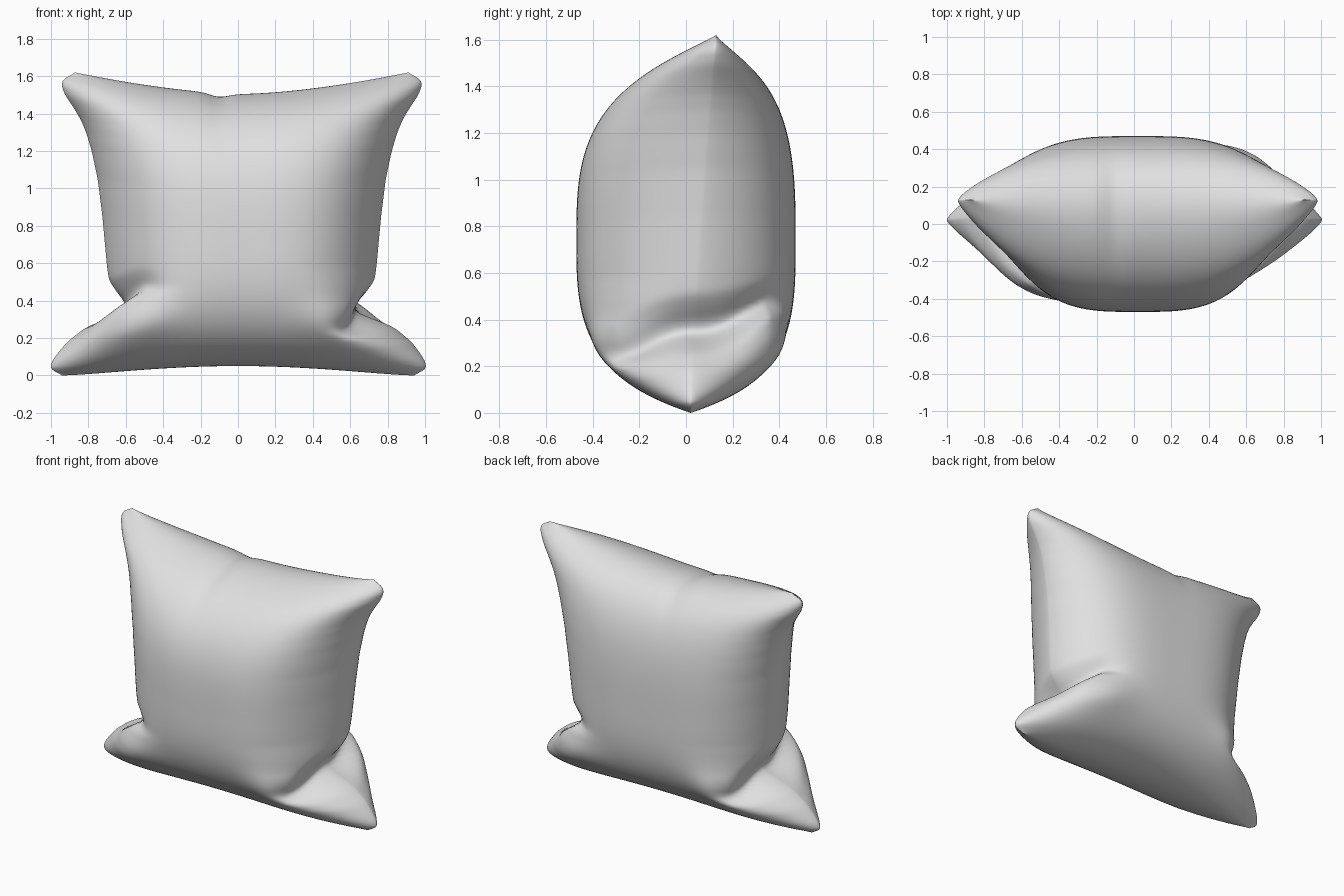
import bpy, bmesh
from math import cos, pi, exp, copysign

cube = bpy.data.objects.get("Cube")
if cube:
    bpy.data.objects.remove(cube, do_unlink=True)

N = 110
HEIGHT = 1.62
# Half width by height: foot corners, folds, plain foot and upper body
FOOT = [(0, .93), (.03, 1.005), (.07, 1.0), (.11, .975)]
FOLD = [(.18, .92), (.26, .82), (.31, .69), (.34, .61), (.39, .62), (.45, .67), (.51, .71)]
NO_FOLD = [(.18, .92), (.26, .84), (.4, .77)]
BODY = [(.58, .72), (.85, .745), (1.05, .77), (1.2, .802), (1.3, .832), (1.37, .862),
        (1.43, .898), (1.5, .945), (1.555, .965), (1.59, .95), (1.62, .88)]
FOLDED = FOOT + FOLD + BODY
PLAIN = FOOT + NO_FOLD + BODY


def lookup(table, z):
    if z <= table[0][0]:
        return table[0][1]
    for (z0, w0), (z1, w1) in zip(table, table[1:]):
        if z <= z1:
            return w0 + (w1 - w0) * (z - z0) / (z1 - z0)
    return table[-1][1]


def soft(table, z):
    return sum(lookup(table, z + d * .008) for d in range(-2, 3)) / 5


def bell(x, width):
    return exp(-(x / width) ** 2)


def cloth_point(u, t, side):
    """Point of the front (side -1) or back (side 1) panel; u across, t up."""
    a = abs(u)
    h = HEIGHT * t
    # Plump thickness, pinched to nothing along the seam, with full foot corners
    s = (.47 - t) / .47 if t < .47 else (t - .47) / .53
    rise = max(0, 1 - s ** 3.1) ** .52
    across = max(0, 1 - a ** 3.4) ** .7
    puff = 1 + .15 * bell(a - .7, .25) * bell(h - .24, .14)
    bulge = side * .47 * rise * across * puff
    seam = .02 + .07 * t + .04 * t * t * a ** 4
    # Each fold slants, low on one panel and high on the other
    slant = .15 * copysign(1, u) * side * min(1, abs(bulge) / .34) ** 2
    hs = h - slant * bell(h - .36, .25)
    plain = soft(PLAIN, h)
    tuck = soft(FOLDED, hs) - plain
    x = u * plain + copysign(a ** 4, u) * tuck + .02 * min(1, t / .3)
    dent = 1 - .9 * max(0, -tuck) * bell(a - .88, .2)
    y = seam * (1 - (rise * across) ** 2) + bulge * dent
    # Edges sag towards the middle, with a small pucker at the top
    low = .05 * (1 - u * u) ** 1.5
    top = 1.505 + .115 * a ** 1.6
    z = low + (top - low) * t - .02 * bell(x + .1, .07) * t ** 8
    return x, y, z


steps = [(1 - cos(pi * i / N)) / 2 for i in range(N + 1)]
bm = bmesh.new()
for side in (-1, 1):
    grid = [[bm.verts.new(cloth_point(2 * a - 1, t, side)) for a in steps] for t in steps]
    for r0, r1 in zip(grid, grid[1:]):
        for i in range(N):
            bm.faces.new((r0[i], r0[i + 1], r1[i + 1], r1[i]))
bmesh.ops.remove_doubles(bm, verts=bm.verts, dist=1e-6)
bmesh.ops.recalc_face_normals(bm, faces=bm.faces)
for face in bm.faces:
    face.smooth = True

mesh = bpy.data.meshes.new("pillow")
bm.to_mesh(mesh)
bm.free()
pillow = bpy.data.objects.new("pillow", mesh)
bpy.context.collection.objects.link(pillow)

# Plain light cloth
cloth = bpy.data.materials.new("light_grey_cloth")
cloth.use_nodes = True
colour = (.75, .75, .75, 1)
cloth.diffuse_color = colour
cloth.node_tree.nodes["Principled BSDF"].inputs["Base Color"].default_value = colour
mesh.materials.append(cloth)
